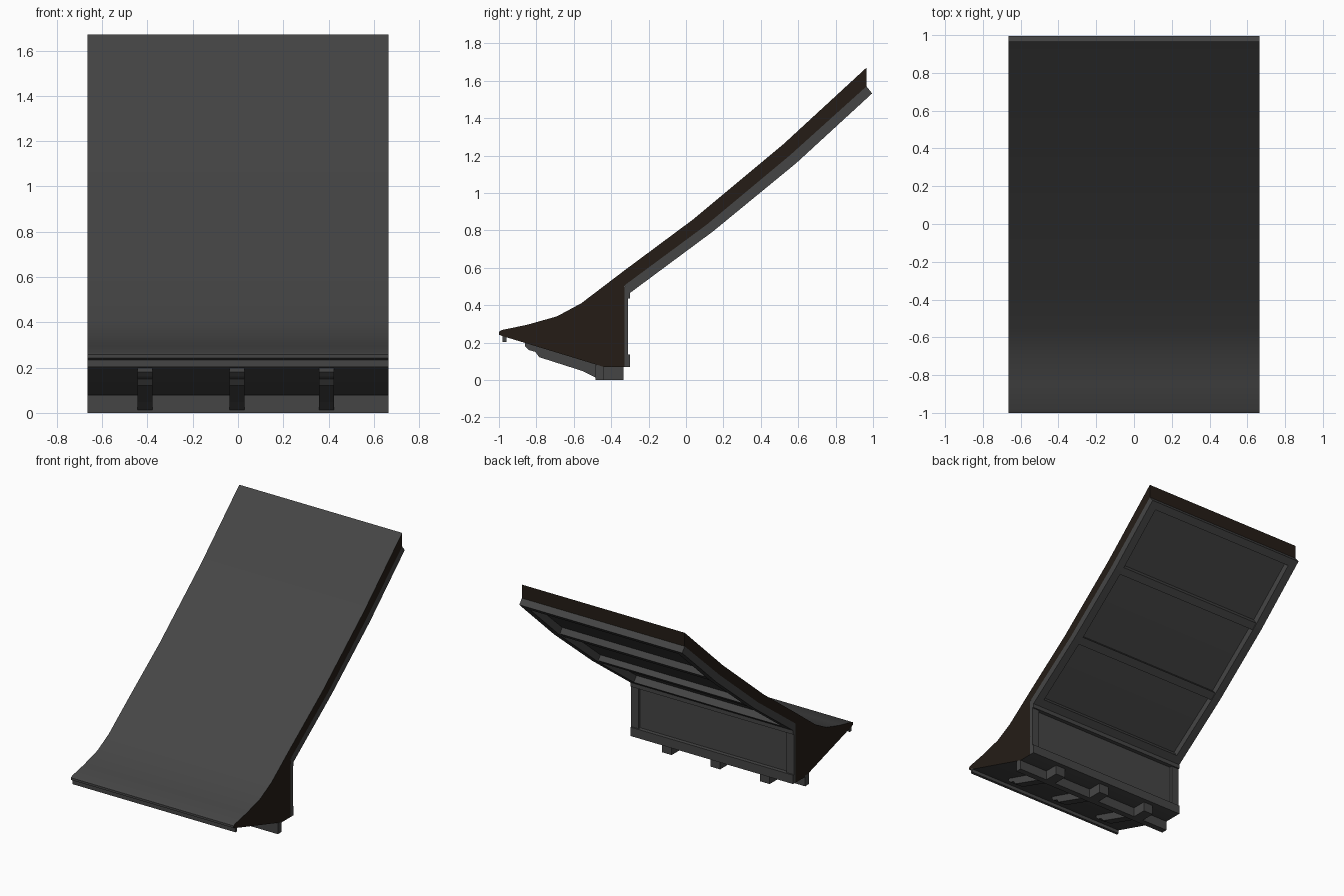
import bpy, bmesh, math
from mathutils import Vector

if "Cube" in bpy.data.objects:
    bpy.data.objects.remove(bpy.data.objects["Cube"])

W = 0.665  # half width


def material(name, rgb):
    m = bpy.data.materials.new(name)
    m.diffuse_color = (*rgb, 1)
    m.use_nodes = True
    m.node_tree.nodes["Principled BSDF"].inputs["Base Color"].default_value = m.diffuse_color
    return m


GREY = material("dark_grey", (0.06, 0.06, 0.06))
BROWN = material("dark_brown", (0.018, 0.012, 0.008))


def extrude_profile(name, pts, x0, x1):
    """Extrude a (y, z) outline along x."""
    bm = bmesh.new()
    a = [bm.verts.new((x0, y, z)) for y, z in pts]
    b = [bm.verts.new((x1, y, z)) for y, z in pts]
    n = len(pts)
    bm.faces.new(a)
    bm.faces.new(b[::-1])
    for i in range(n):
        j = (i + 1) % n
        bm.faces.new((a[i], b[i], b[j], a[j]))
    bmesh.ops.recalc_face_normals(bm, faces=bm.faces)
    me = bpy.data.meshes.new(name)
    bm.to_mesh(me)
    bm.free()
    ob = bpy.data.objects.new(name, me)
    bpy.context.collection.objects.link(ob)
    me.materials.append(GREY)
    return ob


def box(name, x0, x1, y0, y1, z0, z1):
    return extrude_profile(name, [(y0, z0), (y1, z0), (y1, z1), (y0, z1)], x0, x1)


# Ramp body: curved deck on top, wedge base at the front, slim slab behind
under = [(-0.33, 0.505), (0.11, 0.83), (0.56, 1.205), (0.965, 1.57)]
deck = [(0.965, 1.67), (0.52, 1.26), (0.04, 0.86), (-0.33, 0.585), (-0.56, 0.41),
        (-0.69, 0.34), (-0.85, 0.295), (-0.985, 0.267), (-1.0, 0.258)]
base = [(-1.0, 0.242), (-0.985, 0.236), (-0.44, 0.07), (-0.33, 0.07)]
body = extrude_profile("ramp_body", under + deck + base, -W, W)
body.data.materials.append(BROWN)
for f in body.data.polygons:
    if abs(f.normal.x) > 0.9 or (f.center.y > 0.96 and f.normal.y > 0.9):
        f.material_index = 1
bpy.context.view_layer.objects.active = body
body.select_set(True)
bpy.ops.object.shade_smooth_by_angle(angle=math.radians(30))

# Side rails under the deck
lower = [(-0.30, 0.465), (0.145, 0.795), (0.59, 1.16), (0.995, 1.532)]
for side, x0, x1 in (("left", -W, -W + 0.06), ("right", W - 0.06, W)):
    extrude_profile(side + "_deck_rail", under + lower[::-1], x0, x1)
    box(side + "_back_stile", x0, x1, -0.335, -0.31, 0.07, 0.5)


# Cross bars under the deck: top and bottom rails plus two dividers
def cross_bar(name, i, t0, t1, depth):
    u0, u1 = Vector(under[i]), Vector(under[i + 1])
    l0, l1 = Vector(lower[i]), Vector(lower[i + 1])
    a, b = u0.lerp(u1, t0), u0.lerp(u1, t1)
    c, d = l0.lerp(l1, t1), l0.lerp(l1, t0)
    extrude_profile(name, [a, b, b.lerp(c, depth), a.lerp(d, depth)], -W + 0.06, W - 0.06)


cross_bar("deck_bottom_rail", 0, 0.0, 0.1, 1)
cross_bar("deck_divider_low", 1, -0.05, 0.05, 0.85)
cross_bar("deck_divider_high", 2, -0.05, 0.05, 0.85)
cross_bar("deck_top_rail", 2, 0.9, 1.0, 1)

# Rails of the upright back panel
box("back_bottom_rail", -W, W, -0.335, -0.30, 0.07, 0.135)
box("back_top_rail", -W, W, -0.335, -0.30, 0.435, 0.48)

# Lip strip under the front edge and ground beam
box("front_lip", -W, W, -0.98, -0.96, 0.203, 0.24)
box("ground_beam", -W, W, -0.485, -0.44, 0.0, 0.08)

# Three support brackets with feet
bracket = [(-0.86, 0.205), (-0.86, 0.18), (-0.84, 0.16), (-0.805, 0.15), (-0.785, 0.122),
           (-0.55, 0.047), (-0.475, 0.008), (-0.44, 0.008), (-0.44, 0.08)]
for i, x in enumerate((-0.41, -0.005, 0.39)):
    extrude_profile(f"bracket_{i + 1}", bracket, x - 0.033, x + 0.033)
    box(f"foot_{i + 1}", x - 0.04, x + 0.04, -0.445, -0.333, 0.0, 0.075)
